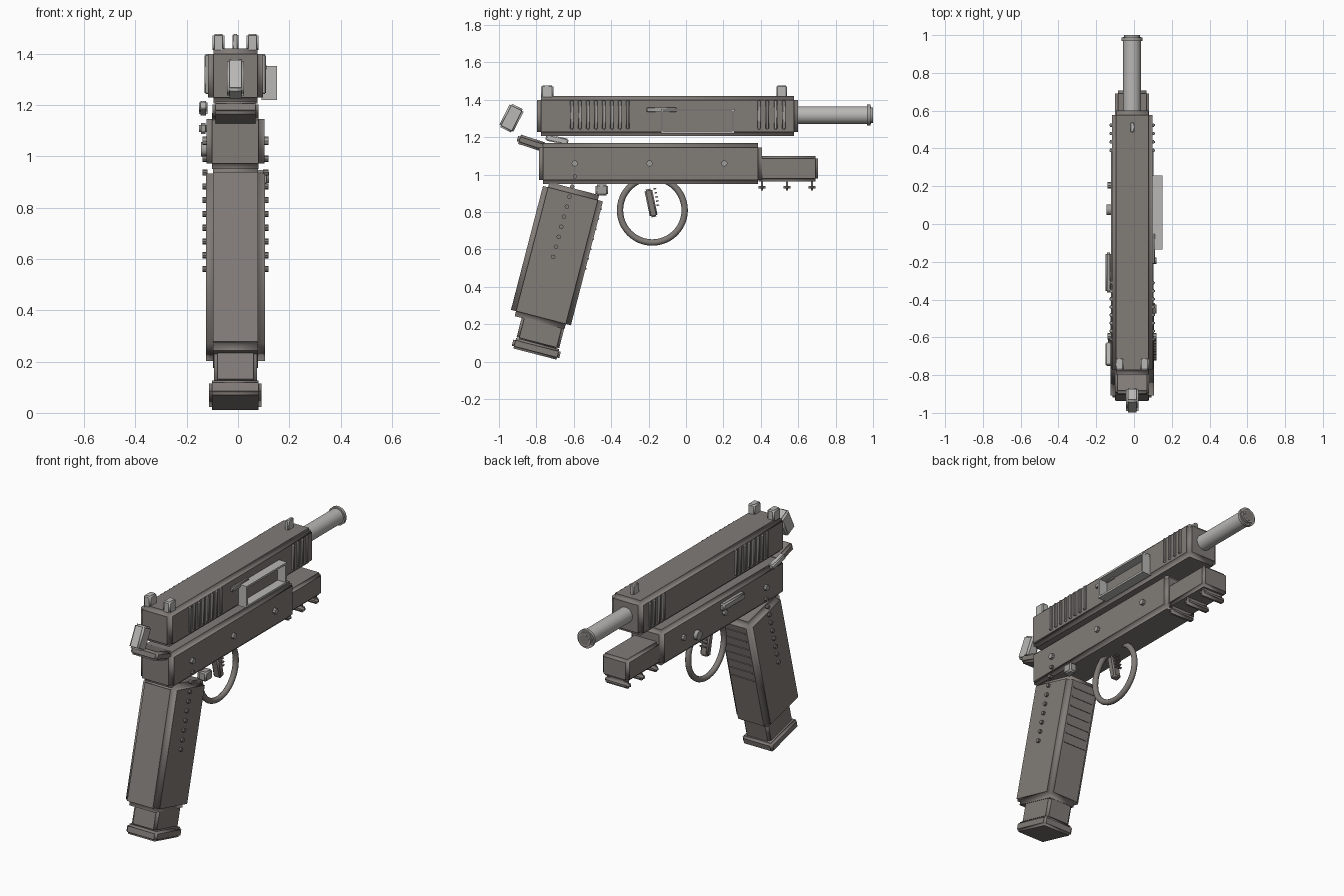
import bpy
import math
from mathutils import Matrix

if "Cube" in bpy.data.objects:
    bpy.data.objects.remove(bpy.data.objects["Cube"], do_unlink=True)

CX = -0.01                      # centre plane of the body
TILT = math.radians(-14.5)      # rake of the grip


def material(name, rgb):
    m = bpy.data.materials.new(name)
    m.use_nodes = True
    m.diffuse_color = (*rgb, 1)
    bsdf = next(n for n in m.node_tree.nodes if n.type == "BSDF_PRINCIPLED")
    bsdf.inputs["Base Color"].default_value = (*rgb, 1)
    return m


BODY = material("warm dark grey", (0.22, 0.20, 0.185))
STEEL = material("steel grey", (0.36, 0.35, 0.335))
LIGHT = material("light grey", (0.48, 0.475, 0.46))


def finish(ob, name, mat):
    ob.name = name
    ob.data.materials.append(mat)
    bpy.ops.object.shade_smooth_by_angle(angle=math.radians(35))
    return ob


def block(name, centre, size, mat=BODY, notch=0.0, tilt=0.0):
    """Box with notched (stepped) edges, optionally tilted about x."""
    bpy.ops.mesh.primitive_cube_add(size=1, location=centre)
    ob = bpy.context.object
    ob.data.transform(Matrix.Diagonal((*size, 1)))
    ob.rotation_euler.x = tilt
    if notch:
        b = ob.modifiers.new("Notched edges", "BEVEL")
        b.width, b.segments, b.profile = notch, 2, 0.0
    return finish(ob, name, mat)


def rod(name, centre, radius, length, axis="x", mat=BODY, sides=12):
    rot = (0, math.pi / 2, 0) if axis == "x" else (math.pi / 2, 0, 0)
    bpy.ops.mesh.primitive_cylinder_add(vertices=sides, radius=radius, depth=length,
                                        location=centre, rotation=rot)
    return finish(bpy.context.object, name, mat)


def on_grip(along, across=0.0):
    """Point (y, z) on the raked grip: distance up its axis and towards its front."""
    c, s = math.cos(TILT), math.sin(TILT)
    return -0.69 + across * c - along * s, 0.567 + across * s + along * c


# Slide with its serrations
block("slide", (CX, -0.098, 1.313), (0.215, 1.396, 0.214), notch=0.022)
ribs = [-0.61 + 0.0427 * i for i in range(8)] + [0.39 + 0.0445 * i for i in range(4)]
for side in (-1, 1):
    for y in ribs:
        block("slide_serration", (CX + side * 0.108, y, 1.32), (0.024, 0.018, 0.155), STEEL, 0.004)

# Sights
for side in (-1, 1):
    block("rear_sight", (CX + side * 0.066, -0.742, 1.442), (0.046, 0.066, 0.07), LIGHT, 0.007)
block("front_sight", (CX, 0.512, 1.442), (0.024, 0.056, 0.07), LIGHT, 0.005)

# Ejection port frame and extractor
for z in (1.226, 1.346):
    block("port_rail", (0.122, 0.062, z), (0.06, 0.392, 0.012), LIGHT)
for y in (-0.128, 0.251):
    block("port_end", (0.122, y, 1.286), (0.06, 0.012, 0.13), LIGHT)
block("extractor", (0.1, -0.13, 1.347), (0.022, 0.16, 0.026), STEEL, 0.004)

# Barrel and muzzle
rod("barrel", (CX, 0.75, 1.318), 0.047, 0.48, "y", LIGHT, 32)
rod("muzzle_ring", (CX, 0.978, 1.318), 0.056, 0.018, "y", STEEL, 32)
rod("muzzle_tip", (CX, 0.985, 1.318), 0.042, 0.03, "y", STEEL, 32)
rod("bore", (CX, 0.998, 1.318), 0.032, 0.006, "y", BODY, 32)

# Frame, accessory rail and cross bars
block("frame", (CX, -0.19, 1.059), (0.225, 1.192, 0.218), notch=0.022)
block("front_rail", (CX, 0.54, 1.032), (0.18, 0.334, 0.136), notch=0.015)
for y in (0.406, 0.54, 0.674):
    block("rail_cross_bar", (CX, y, 0.933), (0.17, 0.038, 0.038), notch=0.013)
    block("rail_bar_foot", (CX, y, 0.955), (0.14, 0.012, 0.03))

# Beavertail and hammer
block("beavertail", (CX, -0.825, 1.168), (0.18, 0.16, 0.052), notch=0.012, tilt=math.radians(-18))
block("hammer", (CX, -0.933, 1.302), (0.066, 0.084, 0.14), LIGHT, 0.01, math.radians(-27))

# Frame screws and left side controls
for y in (-0.595, -0.195, 0.205):
    for side in (-1, 1):
        rod("frame_screw", (CX + side * 0.115, y, 1.06), 0.017, 0.028, mat=STEEL, sides=8)
block("safety_lever", (-0.135, -0.69, 1.187), (0.034, 0.122, 0.034), LIGHT, 0.006, math.radians(-12))
block("slide_stop", (-0.135, -0.257, 1.108), (0.034, 0.21, 0.044), STEEL, 0.008)
rod("takedown_pin", (-0.13, 0.075, 1.027), 0.028, 0.03, mat=STEEL)

# Trigger and ring guard
block("trigger", (CX, -0.187, 0.848), (0.05, 0.042, 0.152), notch=0.008, tilt=math.radians(12))
for i in range(5):
    z = 0.925 - 0.022 * i
    block("trigger_ridge", (CX, -0.166 + 0.004 * i, z), (0.04, 0.014, 0.007), tilt=math.radians(12))
bpy.ops.mesh.primitive_torus_add(location=(CX, -0.18, 0.81), rotation=(0, math.pi / 2, 0),
                                 major_radius=0.173, minor_radius=0.017,
                                 major_segments=48, minor_segments=12)
finish(bpy.context.object, "trigger_guard", BODY)

# Raked grip with front strap ridges and stud rows
block("grip", (CX, *on_grip(0)), (0.23, 0.331, 0.74), notch=0.028, tilt=TILT)
for i in range(7):
    block("front_strap_ridge", (CX, *on_grip(0.3 - 0.055 * i, 0.166)),
          (0.15, 0.008, 0.008), tilt=TILT)
for side in (-1, 1):
    for i in range(9):
        z = 0.99 - 0.0537 * i
        rod("grip_stud", (CX + side * 0.118, -0.594 - 0.27 * (0.99 - z), z), 0.012, 0.02, sides=8)
block("magazine_release", (0.095, -0.45, 0.917), (0.05, 0.066, 0.058), STEEL, 0.008)

# Magazine
block("magazine", (CX, *on_grip(-0.41, 0.018)), (0.168, 0.235, 0.16), notch=0.014, tilt=TILT)
block("magazine_base", (CX, *on_grip(-0.51, 0.018)), (0.205, 0.262, 0.058), notch=0.012, tilt=TILT)
